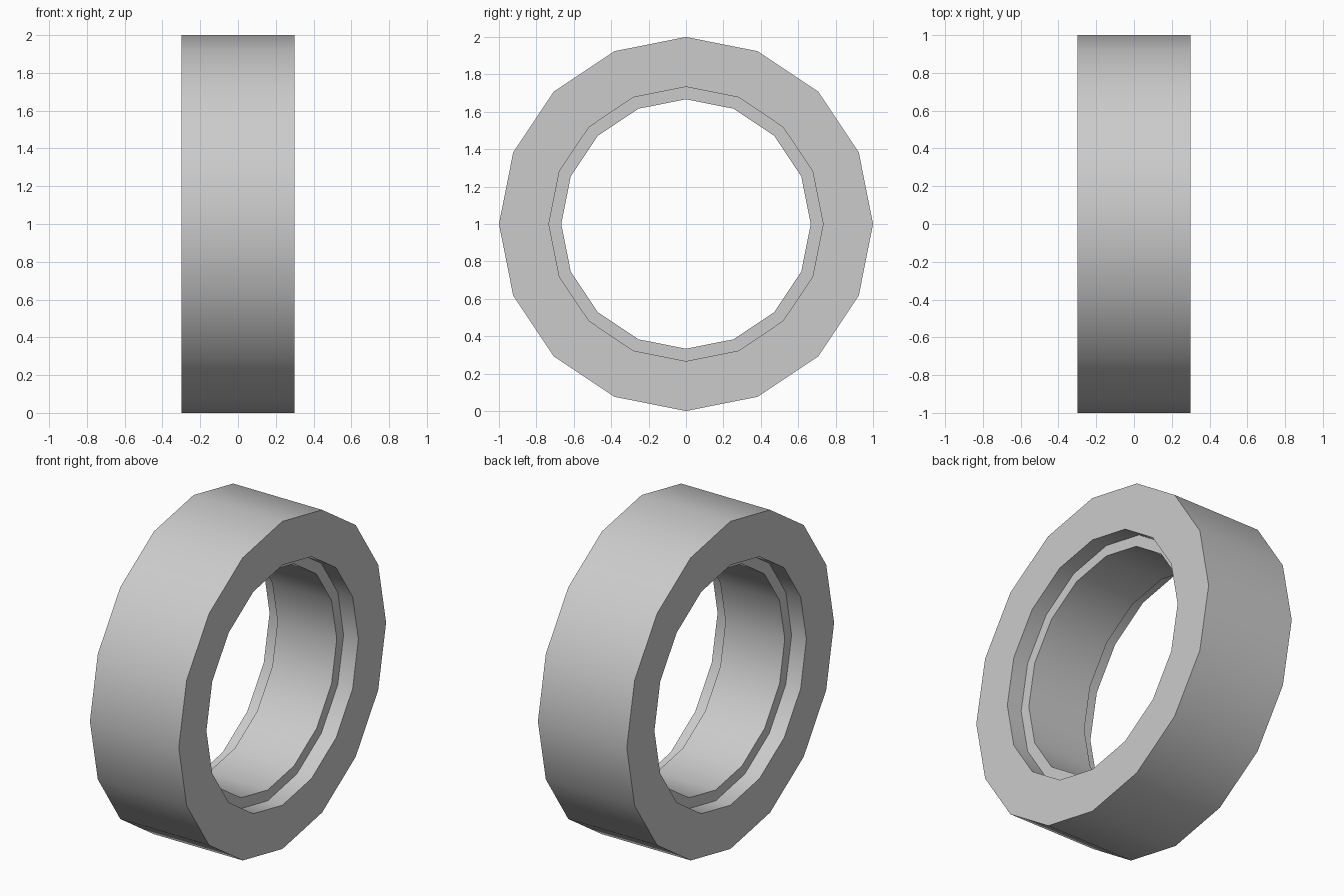
import bpy
import bmesh
import math

SIDES = 16
# Cross-section as (x, radius): a thick band with a recess on both inner rims
PROFILE = [(-0.3, 1.0), (0.3, 1.0), (0.3, 0.733), (0.2, 0.733), (0.2, 0.667),
           (-0.2, 0.667), (-0.2, 0.733), (-0.3, 0.733)]

cube = bpy.data.objects.get("Cube")
if cube:
    bpy.data.objects.remove(cube, do_unlink=True)

# Light grey material
grey = bpy.data.materials.new("light_grey")
grey.use_nodes = True
colour = (0.6, 0.6, 0.6, 1)
grey.diffuse_color = colour
grey.node_tree.nodes["Principled BSDF"].inputs["Base Color"].default_value = colour

# Ring: sweep the cross-section around the x axis
bm = bmesh.new()
rings = []
for i in range(SIDES):
    a = math.tau * i / SIDES
    rings.append([bm.verts.new((x, r * math.cos(a), 1 + r * math.sin(a)))
                  for x, r in PROFILE])
for i, ring in enumerate(rings):
    following = rings[(i + 1) % SIDES]
    for j in range(len(PROFILE)):
        k = (j + 1) % len(PROFILE)
        bm.faces.new((ring[j], ring[k], following[k], following[j]))
bmesh.ops.recalc_face_normals(bm, faces=bm.faces)

mesh = bpy.data.meshes.new("ring")
bm.to_mesh(mesh)
bm.free()
mesh.materials.append(grey)
ring_object = bpy.data.objects.new("ring", mesh)
bpy.context.collection.objects.link(ring_object)

# Smooth round walls, sharp rims
bpy.context.view_layer.objects.active = ring_object
ring_object.select_set(True)
bpy.ops.object.shade_smooth_by_angle(angle=math.radians(40))
